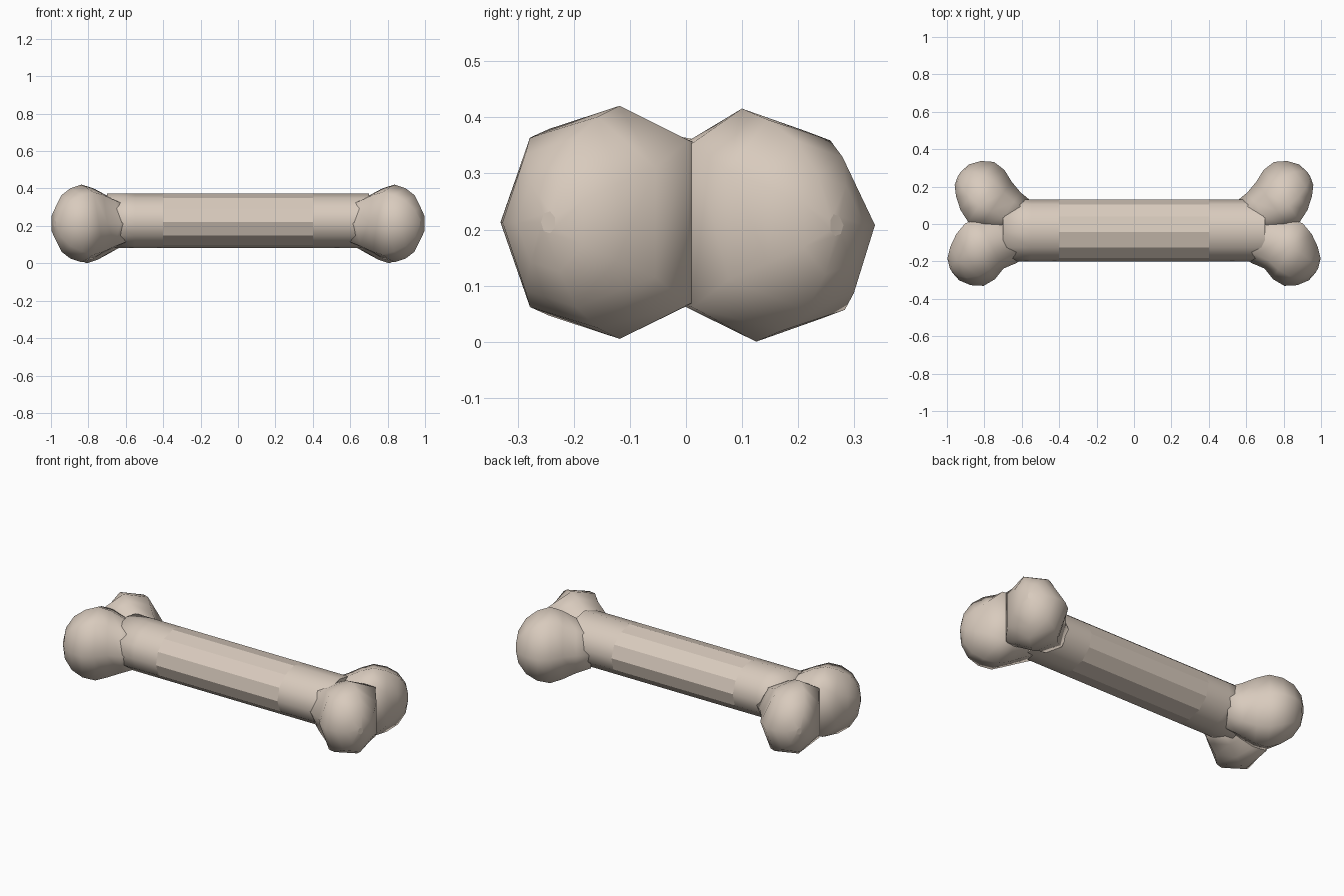
import bpy
from math import sin, cos, pi, radians
from mathutils import Vector

if "Cube" in bpy.data.objects:
    bpy.data.objects.remove(bpy.data.objects["Cube"])

bone = bpy.data.materials.new("bone beige")
bone.diffuse_color = (0.69, 0.595, 0.51, 1)
bone.use_nodes = True
bone.node_tree.nodes["Principled BSDF"].inputs["Base Color"].default_value = bone.diffuse_color


def loft(name, rings, smooth):
    """Skin a list of equal-length rings, capping both ends."""
    n = len(rings[0])
    verts = [v for r in rings for v in r]
    faces, flags = [list(range(n))[::-1]], [True]
    for i in range(len(rings) - 1):
        for k in range(n):
            a, b = i * n + k, i * n + (k + 1) % n
            faces.append([a, b, b + n, a + n])
            flags.append(smooth(i))
    faces.append([(len(rings) - 1) * n + k for k in range(n)])
    flags.append(False)
    me = bpy.data.meshes.new(name)
    me.from_pydata(verts, [], faces)
    me.materials.append(bone)
    for p, f in zip(me.polygons, flags):
        p.use_smooth = f
    ob = bpy.data.objects.new(name, me)
    bpy.context.collection.objects.link(ob)
    bpy.ops.object.select_all(action='DESELECT')
    ob.select_set(True)
    bpy.context.view_layer.objects.active = ob
    bpy.ops.object.mode_set(mode='EDIT')
    bpy.ops.mesh.select_all(action='SELECT')
    bpy.ops.mesh.normals_make_consistent(inside=False)
    bpy.ops.object.mode_set(mode='OBJECT')
    return ob


# Shaft: twelve sides, flat facets in the middle, smooth toward the ends
rings = []
for x in (-0.70, -0.55, -0.4, 0.4, 0.55, 0.70):
    angles = [radians(3 + 30 * k) for k in range(12)]
    rings.append([Vector((x, -0.035 + 0.166 * cos(a), 0.227 + 0.145 * sin(a)))
                  for a in angles])
loft("shaft", rings, lambda i: i != 2)

# Knob profile: distance along the axis, half width, half height, inner bulge
PROFILE = [(-0.23, 0.10, 0.12, 0.6), (-0.15, 0.106, 0.155, 1.3), (-0.077, 0.126, 0.194, 1.4),
           (-0.01, 0.155, 0.213, 0.9), (0.06, 0.158, 0.193, 0.25), (0.12, 0.122, 0.155, 0.0),
           (0.162, 0.07, 0.09, 0), (0.175, 0.015, 0.02, 0)]


def knob(name, mx, cx, cy, cz, angle, neck, lean):
    side = 1 if cy > 0 else -1
    d = Vector((cos(angle) * mx, sin(angle) * side, 0))
    out = Vector((-sin(angle) * mx, cos(angle) * side, 0))   # away from the notch
    rings = []
    for s, w, h, bulge in PROFILE:
        c = Vector((cx * mx, cy, cz)) + d * s
        ring = []
        for k in range(7):
            u, v = cos(2 * pi * k / 7), sin(2 * pi * k / 7)
            if u > 0 and s < -0.1:
                u *= neck
            if u < 0:                       # fuller where the two knobs merge
                u *= 1 + 0.35 * bulge
            if k in (3, 4):
                v *= 1 + 0.65 * min(bulge, 1)
            if k in (1, 2):
                u -= lean
            ring.append(c + out * w * u + Vector((0, 0, h * v)))
        rings.append(ring)
    loft(name, rings, lambda i: True)


# Two knobs at each end
for label, mx in (("left", -1), ("right", 1)):
    knob(label + "_back_knob", mx, 0.79, 0.168, 0.208, radians(35), 1.0, 0.2)
    knob(label + "_front_knob", mx, 0.825, -0.163, 0.213, radians(28), 1.25, 0.0)
